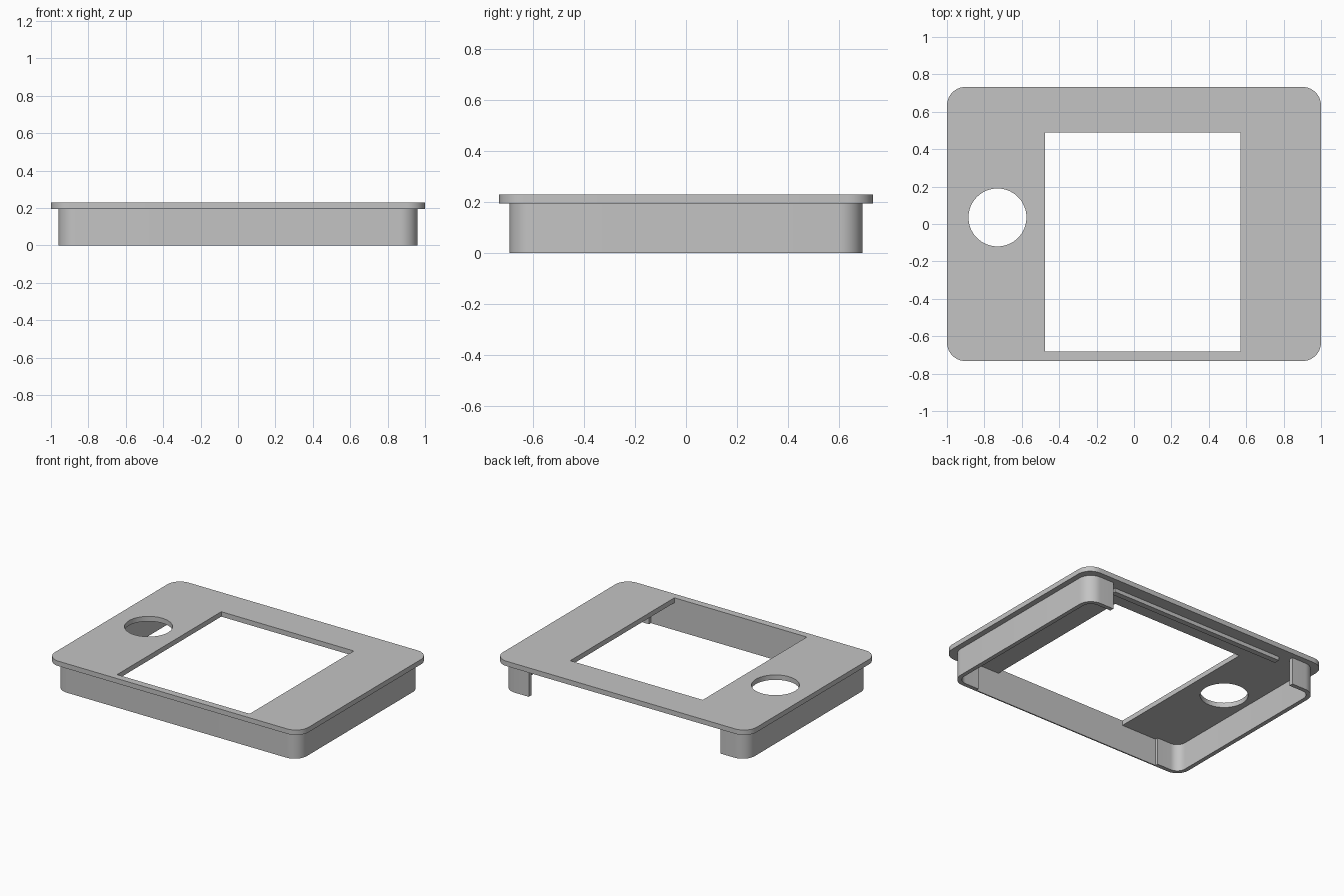
import bpy
import bmesh
from math import cos, sin, pi

cube = bpy.data.objects.get("Cube")
if cube:
    bpy.data.objects.remove(cube, do_unlink=True)

# Single grey plastic
GREY = (0.55, 0.55, 0.55, 1)
grey = bpy.data.materials.new("grey_plastic")
grey.use_nodes = True
grey.diffuse_color = GREY
grey.node_tree.nodes["Principled BSDF"].inputs["Base Color"].default_value = GREY

STEPS = 12


def rounded_rect(hx, hy, r):
    """Counter-clockwise outline, starting at the back corner on the -x side."""
    pts = []
    for k, (sx, sy) in enumerate([(-1, 1), (-1, -1), (1, -1), (1, 1)]):
        for i in range(STEPS):
            a = (k + 1 + i / (STEPS - 1)) * pi / 2
            pts.append((sx * (hx - r) + r * cos(a), sy * (hy - r) + r * sin(a)))
    return pts


def rect(x0, x1, y0, y1):
    return [(x0, y0), (x1, y0), (x1, y1), (x0, y1)]


def circle(x, y, r, n=64):
    return [(x + r * cos(2 * pi * i / n), y + r * sin(2 * pi * i / n)) for i in range(n)]


def slab(name, outlines, z0, z1):
    """Fill 2D outlines (inner ones become holes) and extrude from z0 to z1."""
    curve = bpy.data.curves.new(name, "CURVE")
    curve.dimensions = "2D"
    curve.fill_mode = "BOTH"
    curve.extrude = (z1 - z0) / 2
    for pts in outlines:
        spline = curve.splines.new("POLY")
        spline.points.add(len(pts) - 1)
        for p, (x, y) in zip(spline.points, pts):
            p.co = (x, y, 0, 1)
        spline.use_cyclic_u = True
    temp = bpy.data.objects.new(name + "_outline", curve)
    bpy.context.collection.objects.link(temp)
    graph = bpy.context.evaluated_depsgraph_get()
    mesh = bpy.data.meshes.new_from_object(temp.evaluated_get(graph))
    bpy.data.objects.remove(temp, do_unlink=True)
    bpy.data.curves.remove(curve)

    bm = bmesh.new()
    bm.from_mesh(mesh)
    bmesh.ops.remove_doubles(bm, verts=bm.verts, dist=0.0001)
    bmesh.ops.translate(bm, verts=bm.verts, vec=(0, 0, (z0 + z1) / 2))
    bmesh.ops.recalc_face_normals(bm, faces=bm.faces)
    bm.to_mesh(mesh)
    bm.free()
    mesh.name = name
    mesh.materials.clear()
    mesh.materials.append(grey)
    obj = bpy.data.objects.new(name, mesh)
    bpy.context.collection.objects.link(obj)
    bpy.ops.object.select_all(action="DESELECT")
    obj.select_set(True)
    bpy.context.view_layer.objects.active = obj
    bpy.ops.object.shade_smooth_by_angle()
    return obj


TOP, UNDER = 0.23, 0.195

# Face plate with a screen window and a round knob hole
slab("face_plate",
     [rounded_rect(1, 0.733, 0.1), rect(-0.475, 0.57, -0.683, 0.49), circle(-0.73, 0.035, 0.155)],
     UNDER, TOP)

# Skirt wall: open at the back, thinned along the front by a board pocket
HX, HY, WALL, GAP, POCKET = 0.96, 0.692, 0.03, 0.755, -0.683
inner = rounded_rect(HX - WALL, HY - WALL, 0.065)[::-1]
iy = HY - WALL
pocket = [(GAP, -iy), (GAP, POCKET), (-GAP, POCKET), (-GAP, -iy)]
half = 2 * STEPS
wall = ([(-GAP, HY)] + rounded_rect(HX, HY, 0.095) + [(GAP, HY), (GAP, iy)]
        + inner[:half] + pocket + inner[half:] + [(-GAP, iy)])
slab("skirt_wall", [wall], 0, UNDER)

# Stiffening rail under the back of the plate
slab("back_rail", [rect(-0.68, 0.7, 0.605, 0.645)], 0.168, UNDER)
